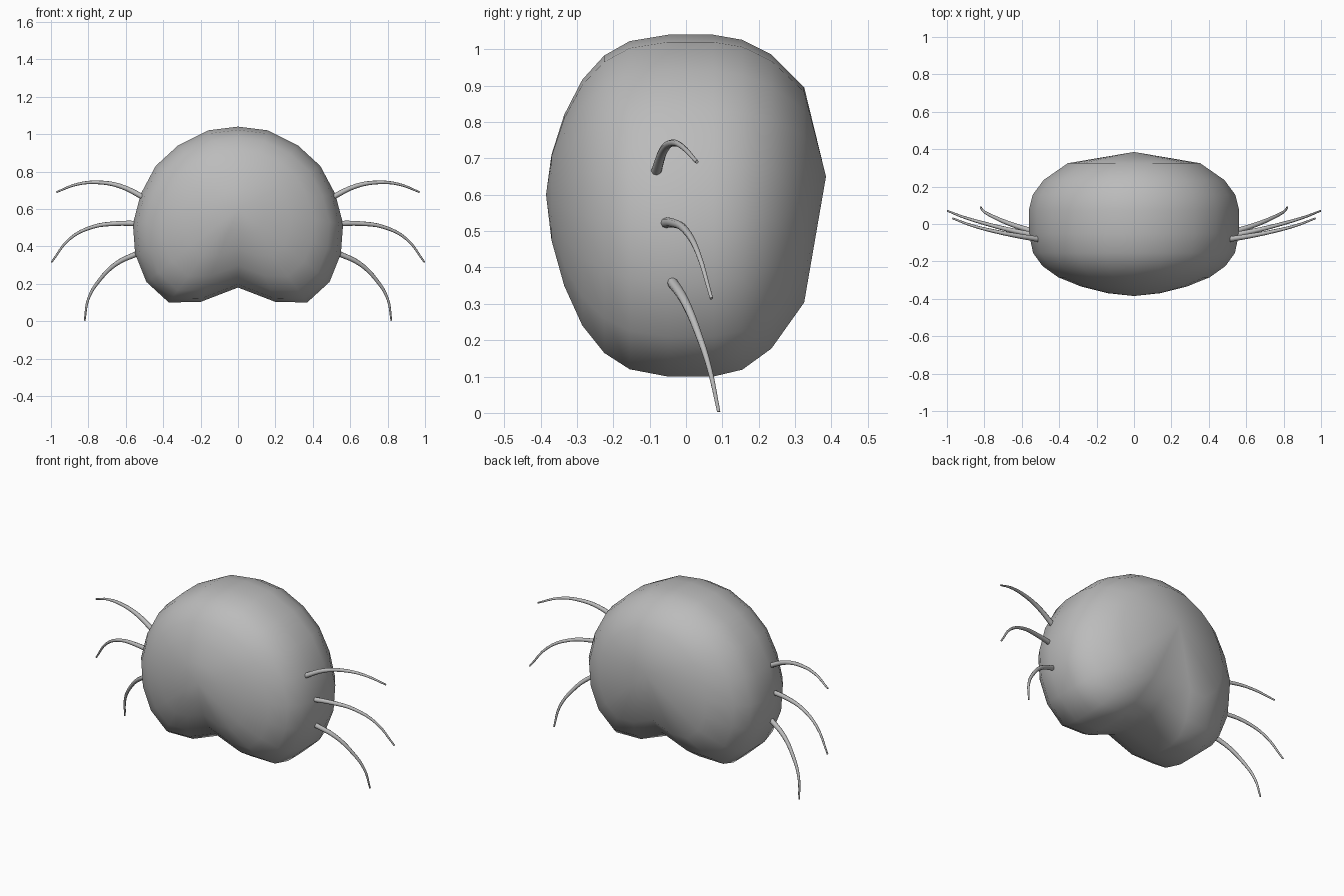
import bpy, bmesh

if "Cube" in bpy.data.objects:
    bpy.data.objects.remove(bpy.data.objects["Cube"])

grey = bpy.data.materials.new("plain grey")
grey.diffuse_color = (0.5, 0.5, 0.5, 1)
grey.use_nodes = True
grey.node_tree.nodes["Principled BSDF"].inputs["Base Color"].default_value = grey.diffuse_color


def add_mesh(name, mesh):
    obj = bpy.data.objects.new(name, mesh)
    bpy.context.collection.objects.link(obj)
    mesh.materials.clear()
    mesh.materials.append(grey)
    for p in mesh.polygons:
        p.use_smooth = True
    return obj


# Body: a notched round outline, scaled into rings between a front and a back pole
half = [(0, 1.04), (.16, 1.02), (.32, .94), (.44, .83), (.52, .68), (.562, .52),
        (.55, .36), (.49, .21), (.37, .10), (.20, .103), (0, .18)]
outline = half + [(-x, z) for x, z in half[-2:0:-1]]

# y, scale, height of the ring's centre
rings = [(-.37, .25, .60), (-.335, .50, .60), (-.285, .72, .60), (-.225, .87, .60),
         (-.155, .96, .60), (-.05, 1, .60), (.075, 1, .62), (.155, .965, .64),
         (.235, .86, .65), (.325, .63, .65)]

bm = bmesh.new()
loops = [[bm.verts.new((x * s, y, c + (z - c) * s)) for x, z in outline]
         for y, s, c in rings]
n = len(outline)
for a, b in zip(loops, loops[1:]):
    for i in range(n):
        j = (i + 1) % n
        bm.faces.new((a[i], a[j], b[j], b[i]))
for loop, pole in ((loops[0], (0, -.385, .60)), (loops[-1], (0, .385, .65))):
    tip = bm.verts.new(pole)
    for i in range(n):
        bm.faces.new((loop[i], loop[(i + 1) % n], tip))
bmesh.ops.recalc_face_normals(bm, faces=bm.faces)
body_mesh = bpy.data.meshes.new("body")
bm.to_mesh(body_mesh)
bm.free()
add_mesh("body", body_mesh)

# Whiskers: three tapered curved tubes on each side
whiskers = {
    "upper": [(.50, -.083, .66), (.63, -.062, .722), (.75, -.038, .742),
              (.86, -.01, .732), (.97, .03, .69)],
    "middle": [(.53, -.06, .522), (.65, -.035, .522), (.78, -.002, .503),
               (.90, .033, .44), (.997, .07, .315)],
    "lower": [(.53, -.042, .365), (.65, -.004, .308), (.74, .033, .22),
              (.80, .065, .12), (.82, .09, .003)],
}


def whisker(name, points, side):
    curve = bpy.data.curves.new(name + "_path", 'CURVE')
    curve.dimensions = '3D'
    curve.bevel_depth = .015
    curve.bevel_resolution = 2
    curve.resolution_u = 4
    curve.use_fill_caps = True
    spline = curve.splines.new('BEZIER')
    spline.bezier_points.add(len(points) - 1)
    for i, (bp, (x, y, z)) in enumerate(zip(spline.bezier_points, points)):
        bp.co = (x * side, y, z)
        bp.handle_left_type = bp.handle_right_type = 'AUTO'
        bp.radius = 1 - .68 * i / (len(points) - 1)
    path = bpy.data.objects.new(name + "_path", curve)
    bpy.context.collection.objects.link(path)
    graph = bpy.context.evaluated_depsgraph_get()
    mesh = bpy.data.meshes.new_from_object(path.evaluated_get(graph))
    bpy.data.objects.remove(path)
    add_mesh(name, mesh)


for part, pts in whiskers.items():
    whisker(part + "_whisker_right", pts, 1)
    whisker(part + "_whisker_left", pts, -1)
